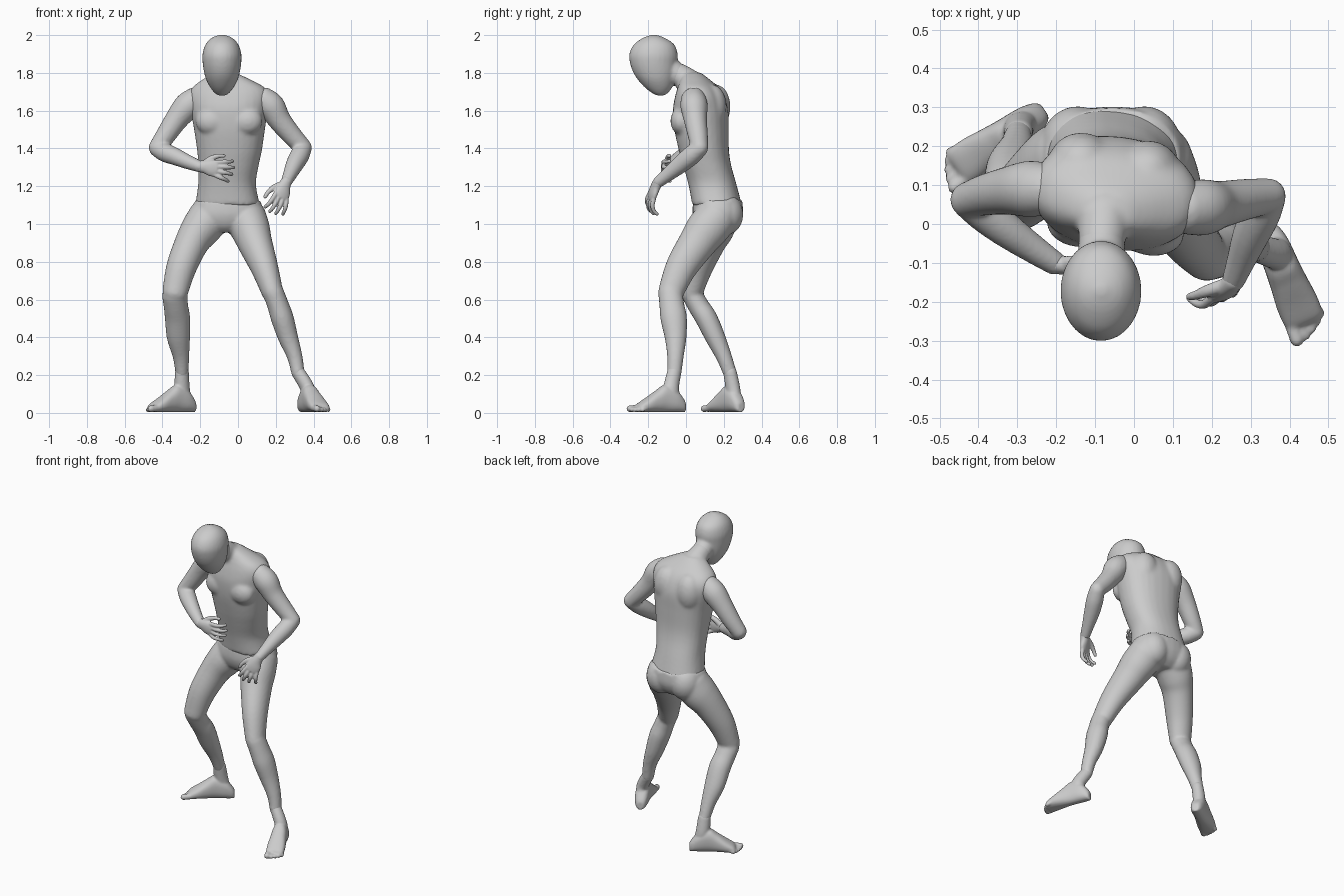
import bpy, bmesh, math
from mathutils import Vector as V


def catmull(pts, steps=5):
    out = []
    P = [pts[0]] + pts + [pts[-1]]
    for i in range(1, len(P) - 2):
        for k in range(steps):
            t = k / steps
            out.append([0.5 * (2 * b + (c - a) * t + (2 * a - 5 * b + 4 * c - d) * t * t
                               + (3 * b - a - 3 * c + d) * t ** 3)
                        for a, b, c, d in zip(*P[i - 1:i + 3])])
    return out + [list(pts[-1])]


def loft(bm, pts, side, axis=None, p=2.0, n=28, dome=True):
    """Skin elliptical sections (x, y, z, half width, half depth) along a path."""
    pts = [list(q) if len(q) == 5 else list(q) + [q[3]] for q in pts]
    st = catmull(pts)
    if dome:
        for first in (True, False):
            e, f = (st[0], st[1]) if first else (st[-1], st[-2])
            t = (V(e[:3]) - V(f[:3])).normalized()
            r = min(e[3], e[4])
            ext = [list(V(e[:3]) + t * r * s) + [e[3] * c, e[4] * c]
                   for s, c in ((.4, .92), (.7, .71), (.92, .39), (1, .08))]
            st = ext[::-1] + st if first else st + ext
    rings = []
    for i, s in enumerate(st):
        t = V(axis) if axis else (V(st[min(i + 1, len(st) - 1)][:3]) - V(st[max(i - 1, 0)][:3])).normalized()
        u = V(side)
        u = (u - t * u.dot(t)).normalized()
        w = t.cross(u)
        ring = []
        for k in range(n):
            c, d = math.cos(2 * math.pi * k / n), math.sin(2 * math.pi * k / n)
            c, d = (math.copysign(abs(v) ** (2 / p), v) for v in (c, d))
            ring.append(bm.verts.new(V(s[:3]) + u * c * s[3] + w * d * s[4]))
        rings.append(ring)
    for a, b in zip(rings, rings[1:]):
        for k in range(n):
            bm.faces.new((a[k], a[(k + 1) % n], b[(k + 1) % n], b[k]))
    bm.faces.new(rings[0][::-1])
    bm.faces.new(rings[-1])


def fuse(name, bm, voxel=.009, smooth=5):
    """Merge the overlapping lofts into one smooth skin."""
    bmesh.ops.recalc_face_normals(bm, faces=bm.faces)
    me = bpy.data.meshes.new(name)
    bm.to_mesh(me)
    bm.free()
    ob = bpy.data.objects.new(name, me)
    bpy.context.collection.objects.link(ob)
    r = ob.modifiers.new("fuse", 'REMESH')
    r.mode, r.voxel_size, r.use_smooth_shade = 'VOXEL', voxel, True
    s = ob.modifiers.new("smooth", 'SMOOTH')
    s.factor, s.iterations = .5, smooth
    return ob


def blob(bm, c, r):
    loft(bm, [(c[0], c[1], c[2] + r[2] * s, r[0] * k, r[1] * k) for s, k in
              ((-1, .05), (-.85, .53), (-.5, .87), (0, 1), (.5, .87), (.85, .53), (1, .05))],
         (1, -.1, 0), (0, 0, 1), dome=False)


UP = (0, 0, 1)

# Head, tilted forward, with the upper neck
bm = bmesh.new()
head = [(1.68, -.15, -.12, .015), (1.69, -.175, -.1, .035), (1.72, -.215, -.075, .06),
        (1.76, -.252, -.06, .082), (1.80, -.278, -.05, .094), (1.85, -.296, -.046, .102),
        (1.90, -.3, -.044, .103), (1.95, -.276, -.062, .087), (1.985, -.228, -.112, .055),
        (2.002, -.18, -.16, .012)]
loft(bm, [(-.085, (f + b) / 2, z, w, (b - f) / 2) for z, f, b, w in head], (1, 0, 0), UP, dome=False)
loft(bm, [(-.083, -.045, 1.79, .06), (-.085, -.12, 1.85, .06)], (1, 0, 0))
fuse("head", bm, .008)

# Torso with chest, shoulder slope and lower neck
bm = bmesh.new()
torso = [(-.055, .165, 1.10, .172, .130), (-.058, .14, 1.21, .153, .126), (-.05, .112, 1.31, .160, .126),
         (-.045, .095, 1.39, .172, .131), (-.045, .082, 1.5, .188, .142), (-.047, .078, 1.6, .205, .145),
         (-.047, .074, 1.67, .215, .130), (-.05, .066, 1.72, .195, .108), (-.06, .05, 1.76, .135, .080),
         (-.07, .03, 1.80, .06, .05)]
loft(bm, torso, (.993, -.12, 0), UP, p=2.3, dome=False)
loft(bm, [(-.072, .05, 1.72, .075), (-.078, .0, 1.765, .066), (-.083, -.045, 1.795, .06)], (1, 0, 0))
for x, y in ((-.14, .0), (.045, -.022)):
    blob(bm, (x, y, 1.545), (.085, .06, .075))
for x, y in ((-.135, .155), (.035, .135)):
    blob(bm, (x, y, 1.62), (.085, .08, .12))
fuse("torso", bm, .01, 6)

# Pelvis and legs
bm = bmesh.new()
loft(bm, [(-.055, .168, 1.125, .172, .13), (-.055, .168, 1.05, .195, .133), (-.06, .165, .99, .17, .11),
          (-.07, .16, .955, .1, .07)], (1, 0, 0), UP, p=2.2, dome=False)
for x in (-.145, .025):
    blob(bm, (x, .205, 1.05), (.095, .098, .11))
legs = (
    ([(.04, .16, 1.03, .112), (.066, .11, .97, .104, .112), (.09, .06, .9, .092, .1),
      (.14, -.025, .77, .073, .084), (.182, -.08, .64, .057, .068)],
     [(.186, -.083, .64, .056, .064), (.212, -.075, .57, .057, .066), (.235, -.065, .5, .06, .07),
      (.265, -.055, .4, .053, .058), (.3, -.056, .3, .041, .044), (.318, -.062, .21, .035, .038)]),
    ([(-.155, .165, 1.03, .112), (-.2, .142, .97, .104, .11), (-.245, .112, .9, .09, .096),
      (-.3, .062, .77, .08, .08), (-.333, .03, .64, .068, .06)],
     [(-.335, .035, .62, .067, .055), (-.328, .07, .56, .065, .056), (-.32, .108, .5, .067, .058),
      (-.315, .155, .4, .062, .053), (-.302, .2, .3, .044, .042), (-.297, .233, .21, .034, .036)]))
for thigh, shank in legs:
    loft(bm, thigh, (1, 0, 0))
    loft(bm, shank, (1, 0, 0))
fuse("legs", bm, .009, 5)


# Feet: wedge, ankle and five toes
def foot(name, ankle, heel, toe, medial):
    bm = bmesh.new()
    d = (V((*toe, 0)) - V((*heel, 0))).normalized()
    m = V((d.y, -d.x, 0)) * medial
    h = V((*heel, 0))

    def at(t, s, z):
        return tuple(h + d * t + m * s + V((0, 0, z)))
    wedge = [(.005, .018, .05), (.02, .032, .075), (.06, .042, .12), (.12, .045, .145), (.17, .049, .115),
             (.22, .054, .08), (.265, .052, .05), (.28, .042, .035)]
    loft(bm, [(*at(t, 0, z / 2 + .004), w, z / 2) for t, w, z in wedge], m, tuple(d), p=2.4, dome=False)
    loft(bm, [(*ankle, .035, .038), (*at(.085, 0, .13), .037, .042), (*at(.075, 0, .07), .036, .045)], m)
    for s, tip, r in ((.037, .325, .018), (.012, .318, .013), (-.009, .308, .012), (-.028, .295, .012),
                      (-.045, .28, .012)):
        loft(bm, [(*at(.24, s * .9, .028), r), (*at(tip - r, s, r + .004), r)], UP, n=14)
    fuse(name, bm, .006, 4)


foot("left_foot", (.318, -.062, .215), (.335, 0), (.445, -.265), 1)
foot("right_foot", (-.297, .233, .215), (-.225, .295), (-.46, .14), -1)

# Arms: upper arm and forearm
arms = {
    "left_arm": ([(.14, .04, 1.655, .068), (.178, .043, 1.62, .072), (.22, .05, 1.55, .061),
                  (.285, .063, 1.47, .053), (.345, .072, 1.405, .046)],
                 [(.345, .07, 1.4, .046), (.325, .025, 1.36, .051), (.3, -.03, 1.315, .047),
                  (.275, -.095, 1.262, .037), (.256, -.145, 1.222, .03)]),
    "right_arm": ([(-.23, .09, 1.655, .068), (-.272, .09, 1.62, .072), (-.328, .085, 1.55, .061),
                   (-.382, .075, 1.47, .053), (-.427, .062, 1.405, .046)],
                  [(-.425, .06, 1.4, .046), (-.385, .03, 1.378, .05), (-.335, -.01, 1.358, .046),
                   (-.265, -.06, 1.328, .038), (-.205, -.1, 1.305, .031)])}
for name, (upper, fore) in arms.items():
    bm = bmesh.new()
    loft(bm, upper, (0, 1, 0))
    loft(bm, fore, UP)
    fuse(name, bm, .008, 4)


# Hands: palm, four curled fingers and a thumb
def hand(name, wrist, d, w, flip):
    bm = bmesh.new()
    d = V(d).normalized()
    w = V(w)
    w = (w - d * w.dot(d)).normalized()
    n = d.cross(w) * flip

    def at(a, s, c):
        return tuple(V(wrist) + d * a + w * s + n * c)
    loft(bm, [(*at(-.01, 0, 0), .029, .026), (*at(.025, .003, 0), .035, .024), (*at(.06, 0, 0), .043, .02),
              (*at(.085, 0, .002), .043, .016)], w)
    for s, ln, spread in ((.034, .078, .012), (.012, .09, .004), (-.011, .084, -.006), (-.032, .066, -.02)):
        loft(bm, [(*at(.08, s, .002), .0125), (*at(.09 + ln * .4, s + spread * .6, .006), .012),
                  (*at(.09 + ln * .75, s + spread, .024), .0105),
                  (*at(.09 + ln * .9, s + spread * 1.3, .045), .0095)], w, n=14)
    loft(bm, [(*at(.02, .02, .006), .018), (*at(.05, .05, .016), .016), (*at(.085, .068, .026), .012),
              (*at(.112, .072, .036), .01)], n, n=14)
    fuse(name, bm, .0045, 3)


hand("left_hand", (.254, -.15, 1.218), (-.3, -.4, -.86), (-.8, -.3, .4), 1)
hand("right_hand", (-.2, -.103, 1.303), (.97, -.17, -.12), (.1, 0, 1), -1)
